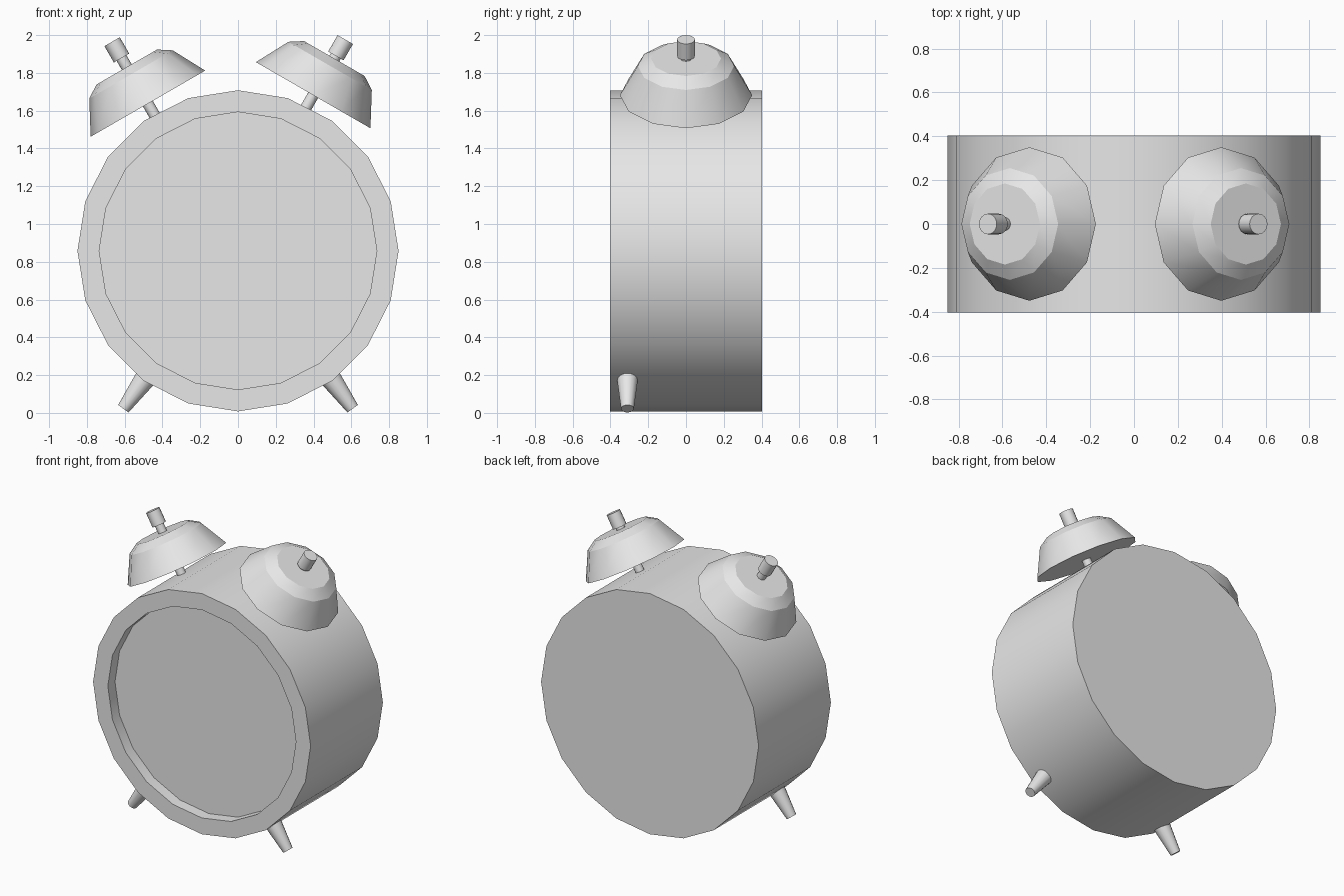
import bpy
import bmesh
import math

cube = bpy.data.objects.get("Cube")
if cube:
    bpy.data.objects.remove(cube, do_unlink=True)

# Single grey material
grey = bpy.data.materials.new("light_grey")
grey.use_nodes = True
grey.diffuse_color = (0.8, 0.8, 0.8, 1)
grey.node_tree.nodes["Principled BSDF"].inputs["Base Color"].default_value = (0.8, 0.8, 0.8, 1)


def lathe(name, profile, sides, location, rotation, smooth=28):
    """Closed solid of revolution about local z from (radius, height) points."""
    bm = bmesh.new()
    rings = []
    for r, h in profile:
        rings.append([bm.verts.new((r * math.cos(math.tau * i / sides),
                                    r * math.sin(math.tau * i / sides), h))
                      for i in range(sides)])
    for low, high in zip(rings, rings[1:]):
        for i in range(sides):
            j = (i + 1) % sides
            bm.faces.new((low[i], low[j], high[j], high[i]))
    bm.faces.new(rings[0][::-1])
    bm.faces.new(rings[-1])
    bmesh.ops.recalc_face_normals(bm, faces=bm.faces)
    mesh = bpy.data.meshes.new(name)
    bm.to_mesh(mesh)
    bm.free()
    mesh.materials.append(grey)
    obj = bpy.data.objects.new(name, mesh)
    bpy.context.collection.objects.link(obj)
    obj.location = location
    obj.rotation_euler = rotation
    bpy.ops.object.select_all(action="DESELECT")
    obj.select_set(True)
    bpy.context.view_layer.objects.active = obj
    bpy.ops.object.shade_smooth_by_angle(angle=math.radians(smooth))
    return obj


# Clock case with a recessed dial, facing -y
CENTRE_Z, RADIUS, HALF_DEPTH = 0.858, 0.85, 0.403
lathe("clock_case",
      [(RADIUS, -HALF_DEPTH), (RADIUS, HALF_DEPTH),
       (0.735, HALF_DEPTH), (0.735, HALF_DEPTH - 0.08)],
      20, (0, 0, CENTRE_Z), (math.radians(90), 0, 0))

# Bells, each with a rod and a knob on the same tilted axis
BELL = [(0.35, 0), (0.255, 0.179), (0.185, 0.224)]
for side, sign, x, z, top in (("left", 1, 0.398, 1.682, 0.34),
                              ("right", -1, -0.477, 1.637, 0.379)):
    place = (x, 0, z)
    tilt = (0, sign * math.radians(30), 0)
    lathe(side + "_bell", BELL, 12, place, tilt)
    lathe(side + "_bell_rod", [(0.03, -0.15), (0.03, top - 0.05)], 16, place, tilt)
    lathe(side + "_bell_knob", [(0.047, top - 0.1), (0.047, top)], 16, place, tilt)

# Tapered front feet, pointing out from the case centre
for side, sign in (("left", 1), ("right", -1)):
    lathe(side + "_foot", [(0.06, 0.8), (0.034, 1.033)], 16,
          (0, -0.31, CENTRE_Z), (0, sign * math.radians(144), 0))
